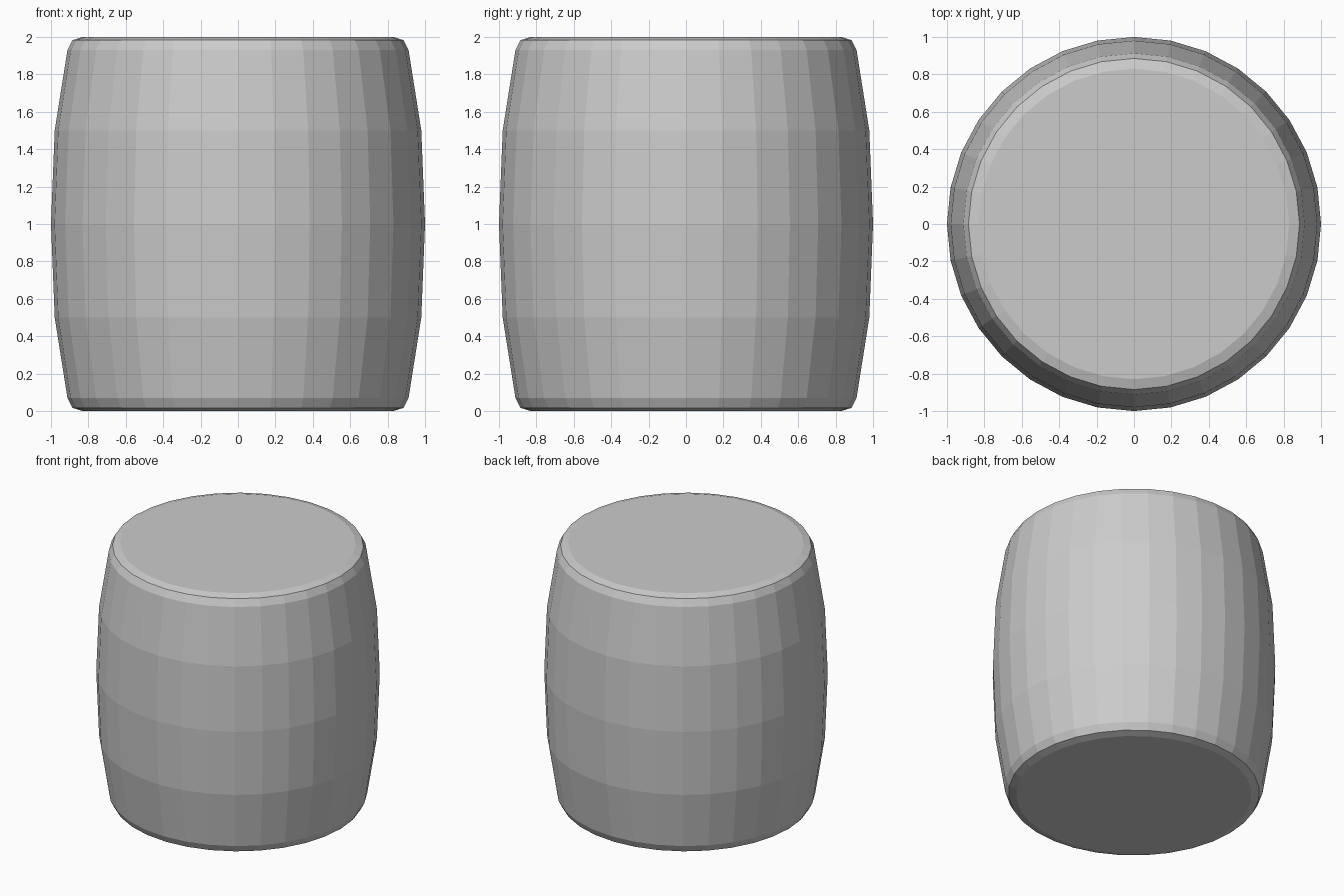
import bpy, bmesh
from math import sin, cos, tau

if "Cube" in bpy.data.objects:
    bpy.data.objects.remove(bpy.data.objects["Cube"])

SIDES = 32

# Lower half of the barrel profile (radius, height); the upper half mirrors it
lower = [(0.83, 0.0), (0.885, 0.017), (0.912, 0.07), (0.98, 0.5)]
profile = lower + [(1.0, 1.0)] + [(r, 2 - z) for r, z in reversed(lower)]

# Barrel body: stacked rings joined by flat staves
bm = bmesh.new()
rings = [[bm.verts.new((r * cos(tau * i / SIDES), r * sin(tau * i / SIDES), z))
          for i in range(SIDES)] for r, z in profile]
for a, b in zip(rings, rings[1:]):
    for i in range(SIDES):
        j = (i + 1) % SIDES
        bm.faces.new((a[i], a[j], b[j], b[i]))

# Flat lid and base
bm.faces.new(rings[-1])
bm.faces.new(rings[0][::-1])

mesh = bpy.data.meshes.new("barrel")
bm.to_mesh(mesh)
bm.free()
bpy.context.collection.objects.link(bpy.data.objects.new("barrel", mesh))
